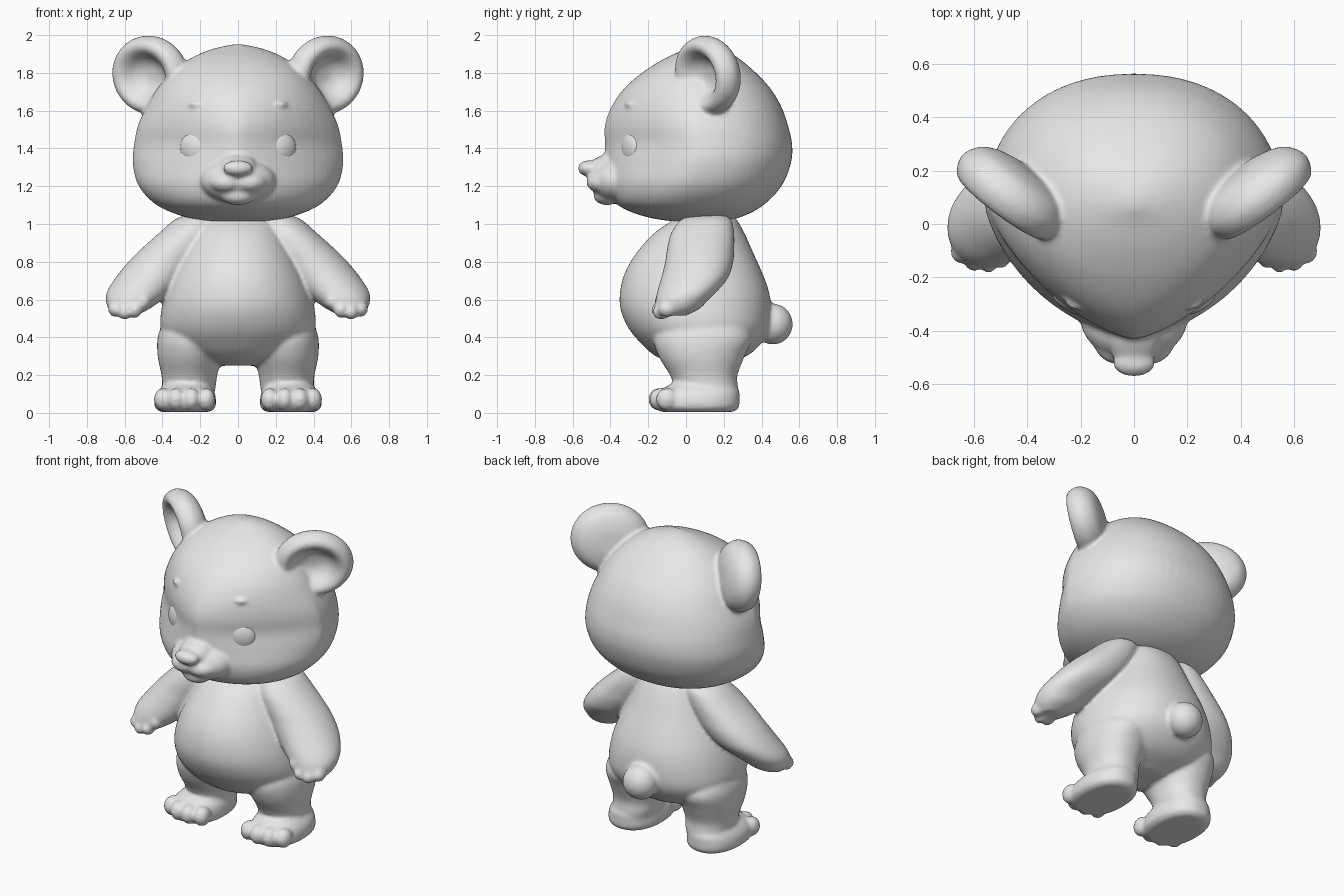
import bpy
import bmesh
from math import sin, cos, tau, copysign
from mathutils import Vector, Matrix

cube = bpy.data.objects.get("Cube")
if cube:
    bpy.data.objects.remove(cube, do_unlink=True)

GREY = (0.8, 0.8, 0.8, 1.0)
fur = bpy.data.materials.new("plain_grey")
fur.use_nodes = True
fur.diffuse_color = GREY
fur.node_tree.nodes["Principled BSDF"].inputs["Base Color"].default_value = GREY

SIDES = (1, -1)
SEGMENTS = 64


def spline(rows, steps=5):
    """Smooth curve through rows of numbers."""
    out = []
    last = len(rows) - 1
    for i in range(last):
        a, b, c, d = (rows[min(max(i + k, 0), last)] for k in (-1, 0, 1, 2))
        for j in range(steps):
            t = j / steps
            out.append([
                q + t / 2 * (r - p + t * (2 * p - 5 * q + 4 * r - s + t * (3 * (q - r) + s - p)))
                for p, q, r, s in zip(a, b, c, d)])
    return out + [rows[last]]


def skin(bm, rings):
    """Closed surface over a stack of point rings."""
    loops = [[bm.verts.new(p) for p in ring] for ring in rings]
    for low, high in zip(loops, loops[1:]):
        for i in range(SEGMENTS):
            j = (i + 1) % SEGMENTS
            bm.faces.new((low[i], low[j], high[j], high[i]))
    bm.faces.new(loops[0])
    bm.faces.new(loops[-1])


def power(value, exponent):
    return copysign(abs(value) ** exponent, value)


def loft(bm, rows, side=1):
    """Rows are height, x range, y range and roundness of the front half."""
    rings = []
    for z, x0, x1, y0, y1, front in spline(rows):
        ring = []
        for i in range(SEGMENTS):
            c, s = cos(tau * i / SEGMENTS), sin(tau * i / SEGMENTS)
            e = 2 / (front if s < 0 else 2.2)
            x = (x0 + x1) / 2 + (x1 - x0) / 2 * power(c, e)
            y = (y0 + y1) / 2 + (y1 - y0) / 2 * power(s, e)
            ring.append((side * x, y, z))
        rings.append(ring)
    skin(bm, rings)


def centred(rows):
    return [(z, -w, w, y0, y1, p) for z, w, y0, y1, p in rows]


def ball(bm, centre, radii, turn=0.0, tilt=0.0):
    matrix = (Matrix.Translation(centre) @ Matrix.Rotation(turn, 4, "Z")
              @ Matrix.Rotation(tilt, 4, "X") @ Matrix.Diagonal((*radii, 1)))
    bmesh.ops.create_uvsphere(bm, u_segments=40, v_segments=24, radius=1, matrix=matrix)


def ear(bm, side):
    """Thick cup turned outwards and tipped slightly forwards."""
    centre = Vector((0.455, 0.125, 1.79))
    facing = Vector((0.59, -0.78, -0.15)).normalized()
    across = Vector((0.8, 0.6, 0))
    up = facing.cross(across)
    profile = [(0.01, -0.1), (0.09, -0.095), (0.17, -0.065), (0.21, 0), (0.195, 0.065),
               (0.16, 0.085), (0.125, 0.065), (0.09, 0.02), (0.05, -0.005), (0.01, -0.01)]
    rings = []
    for r, h in spline(profile):
        ring = []
        for i in range(SEGMENTS):
            a = tau * i / SEGMENTS
            p = centre + across * (1.1 * r * cos(a)) + up * (r * sin(a)) + facing * h
            ring.append((side * p.x, p.y, p.z))
        rings.append(ring)
    skin(bm, rings)


def finish(name, bm, fused=True):
    bmesh.ops.recalc_face_normals(bm, faces=bm.faces)
    for face in bm.faces:
        face.smooth = True
    mesh = bpy.data.meshes.new(name)
    bm.to_mesh(mesh)
    bm.free()
    mesh.materials.append(fur)
    obj = bpy.data.objects.new(name, mesh)
    bpy.context.collection.objects.link(obj)
    if fused:
        remesh = obj.modifiers.new("fuse", "REMESH")
        remesh.mode = "VOXEL"
        remesh.voxel_size = 0.012
        remesh.use_smooth_shade = True
        soften = obj.modifiers.new("soften", "SMOOTH")
        soften.factor = 0.5
        soften.iterations = 5


# Head with muzzle, nose, brows and ears
bm = bmesh.new()
loft(bm, centred([
    (1.015, 0.16, -0.08, 0.2, 2), (1.04, 0.29, -0.22, 0.3, 2), (1.1, 0.43, -0.36, 0.41, 1.9),
    (1.2, 0.525, -0.42, 0.505, 1.7), (1.32, 0.557, -0.43, 0.555, 1.5),
    (1.42, 0.55, -0.43, 0.562, 1.4), (1.52, 0.53, -0.43, 0.54, 1.45),
    (1.62, 0.485, -0.395, 0.505, 1.6), (1.72, 0.425, -0.325, 0.445, 1.8),
    (1.81, 0.345, -0.22, 0.36, 2), (1.88, 0.245, -0.105, 0.275, 2),
    (1.925, 0.14, 0, 0.2, 2), (1.95, 0.03, 0.06, 0.12, 2)]))
ball(bm, (0, -0.36, 1.23), (0.2, 0.15, 0.12))
ball(bm, (0, -0.43, 1.31), (0.095, 0.12, 0.055), tilt=0.4)
ball(bm, (0, -0.52, 1.295), (0.08, 0.052, 0.042))
ball(bm, (0, -0.42, 1.15), (0.09, 0.07, 0.05))
for s in SIDES:
    ball(bm, (s * 0.065, -0.45, 1.22), (0.09, 0.075, 0.055), turn=s * 0.4)
    ball(bm, (s * 0.23, -0.305, 1.635), (0.04, 0.015, 0.012), turn=s * 0.5)
    ear(bm, s)
finish("head", bm)

# Eyes set into the face
for s, name in zip(SIDES, ("left_eye", "right_eye")):
    bm = bmesh.new()
    ball(bm, (s * 0.23, -0.285, 1.405), (0.085, 0.045, 0.088), turn=s * 0.5)
    finish(name, bm, fused=False)

# Body: torso, tail, arms, legs and feet
bm = bmesh.new()
loft(bm, centred([
    (1.07, 0.15, 0, 0.22, 2), (1.02, 0.2, -0.07, 0.27, 2), (0.95, 0.24, -0.17, 0.31, 2),
    (0.85, 0.29, -0.26, 0.355, 2), (0.75, 0.34, -0.32, 0.4, 2), (0.65, 0.38, -0.348, 0.437, 2),
    (0.55, 0.405, -0.347, 0.452, 2), (0.45, 0.41, -0.305, 0.445, 2),
    (0.37, 0.37, -0.24, 0.4, 2), (0.3, 0.27, -0.16, 0.32, 2), (0.25, 0.1, -0.04, 0.19, 2)]))
ball(bm, (0, 0.46, 0.47), (0.108, 0.105, 0.108))

arm = [(1.05, 0.12, 0.27, 0.03, 0.2, 2), (1.02, 0.11, 0.34, -0.03, 0.24, 2),
       (0.95, 0.12, 0.42, -0.08, 0.255, 2), (0.87, 0.15, 0.51, -0.1, 0.255, 2),
       (0.8, 0.2, 0.58, -0.11, 0.25, 2), (0.72, 0.27, 0.645, -0.13, 0.225, 2),
       (0.65, 0.34, 0.69, -0.15, 0.17, 2), (0.6, 0.4, 0.7, -0.16, 0.12, 2),
       (0.55, 0.47, 0.685, -0.16, 0.07, 2), (0.515, 0.54, 0.65, -0.12, 0, 2)]
leg = [(0.5, 0.08, 0.39, -0.12, 0.3, 2), (0.4, 0.07, 0.425, -0.17, 0.35, 2),
       (0.3, 0.085, 0.425, -0.145, 0.31, 2), (0.2, 0.11, 0.405, -0.085, 0.272, 2),
       (0.13, 0.12, 0.4, -0.06, 0.275, 2), (0.06, 0.14, 0.4, -0.05, 0.27, 2)]
foot = [(0.005, 0.15, 0.41, -0.13, 0.25, 2.4), (0.03, 0.12, 0.44, -0.165, 0.28, 2.4),
        (0.08, 0.118, 0.44, -0.165, 0.283, 2.4), (0.12, 0.13, 0.42, -0.14, 0.28, 2.4),
        (0.16, 0.16, 0.38, -0.06, 0.24, 2.4)]
toes = [(0.168, -0.125), (0.247, -0.142), (0.327, -0.135), (0.397, -0.1)]
fingers = [(0.5, -0.12, 0.59), (0.545, -0.135, 0.545), (0.6, -0.13, 0.535), (0.65, -0.1, 0.55)]
for s in SIDES:
    for part in (arm, leg, foot):
        loft(bm, part, s)
    for x, y in toes:
        ball(bm, (s * x, y, 0.072), (0.048, 0.058, 0.06))
    for x, y, z in fingers:
        ball(bm, (s * x, y, z), (0.038, 0.048, 0.042))
finish("body", bm)
